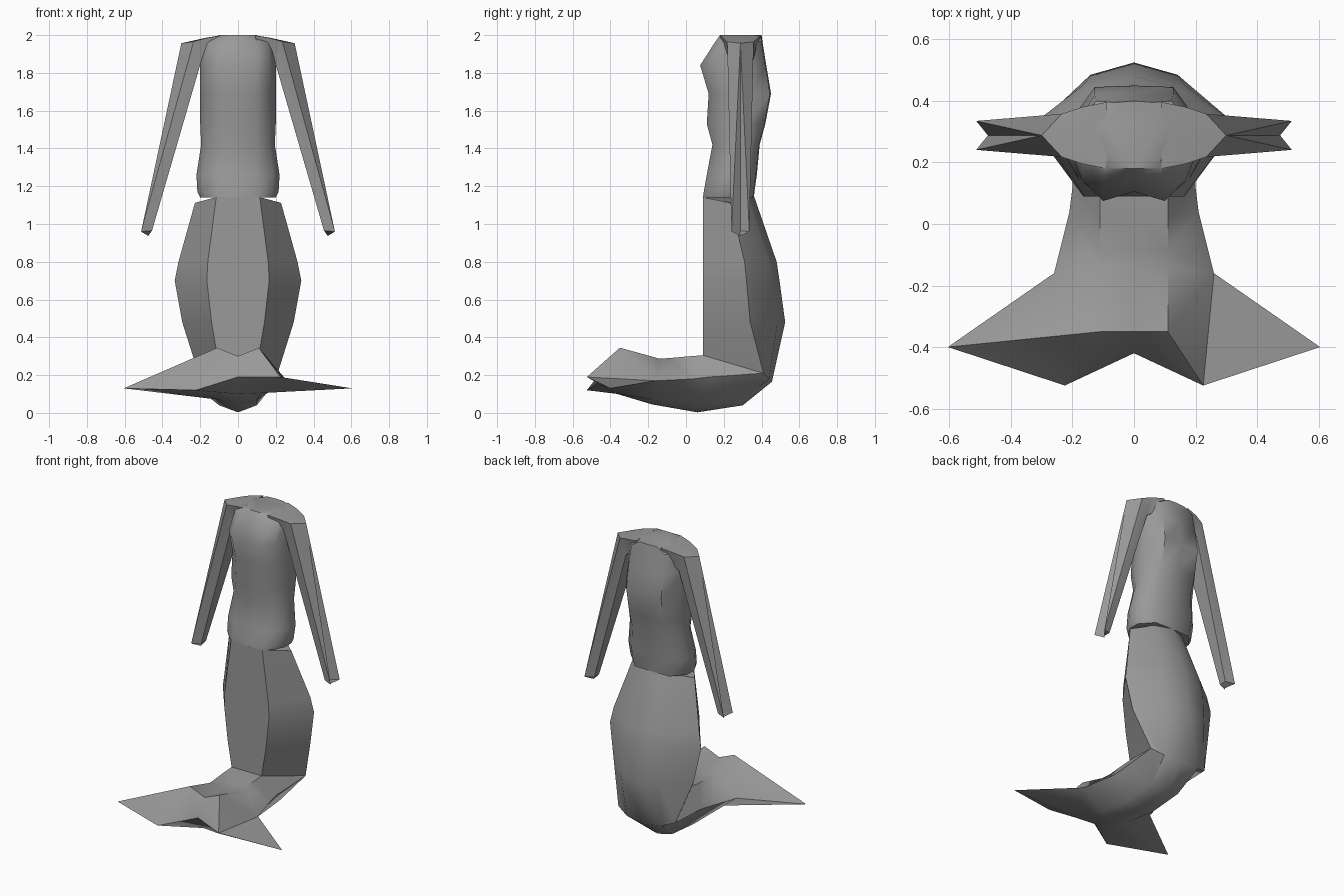
import bpy, bmesh, math
from mathutils import Vector

cube = bpy.data.objects.get("Cube")
if cube:
    bpy.data.objects.remove(cube, do_unlink=True)

grey = bpy.data.materials.new("plain grey")
grey.use_nodes = True
tone = (0.32, 0.32, 0.32, 1)
grey.diffuse_color = tone
grey.node_tree.nodes["Principled BSDF"].inputs["Base Color"].default_value = tone


def loft(name, rings, angle, refine=None):
    """Skin a series of closed rings, cap both ends, then refine the mesh."""
    bm = bmesh.new()
    loops = [[bm.verts.new(p) for p in ring] for ring in rings]
    count = len(loops[0])
    for low, high in zip(loops, loops[1:]):
        for i in range(count):
            j = (i + 1) % count
            bm.faces.new((low[i], low[j], high[j], high[i]))
    bm.faces.new(loops[0])
    bm.faces.new(loops[-1])
    bmesh.ops.remove_doubles(bm, verts=bm.verts, dist=0.0005)
    if refine:
        refine(bm)
    bmesh.ops.recalc_face_normals(bm, faces=bm.faces)
    mesh = bpy.data.meshes.new(name)
    bm.to_mesh(mesh)
    bm.free()
    mesh.materials.append(grey)
    obj = bpy.data.objects.new(name, mesh)
    bpy.context.collection.objects.link(obj)
    bpy.ops.object.select_all(action="DESELECT")
    obj.select_set(True)
    bpy.context.view_layer.objects.active = obj
    bpy.ops.object.shade_smooth_by_angle(angle=math.radians(angle))


def mirrored(half):
    """Complete a half outline whose first and last points lie on x = 0."""
    return half + [(-x, y, z) for x, y, z in reversed(half[1:-1])]


def torso_ring(z, panel, front, width, back, dip=0.0):
    depth = back - front
    return mirrored([
        (0, front + dip, z), (panel, front, z),
        (width * 0.85, front + depth * 0.2, z),
        (width, front + depth * 0.42, z), (width, front + depth * 0.68, z),
        (width * 0.64, back - 0.005, z), (0, back, z)])


def tail_ring(z, panel, width, side, back, drop=0.0):
    return mirrored([
        (0, 0.09, z), (panel, 0.09, z), (width, side, z - drop),
        (width * 0.48, back - 0.04, z), (0, back, z)])


def bend_ring(top, side, under, keel, valley=0.0):
    """Ring of the turned-up tail end: top edge, side edge, underside, keel."""
    return mirrored([(0, top[1], top[2] - valley), top, side, under, (0, *keel)])


# Torso, from the waist to the flat neck
loft("torso", [
    torso_ring(1.14, 0.11, 0.09, 0.20, 0.36),
    torso_ring(1.17, 0.11, 0.094, 0.215, 0.362),
    torso_ring(1.26, 0.10, 0.11, 0.22, 0.375),
    torso_ring(1.42, 0.10, 0.14, 0.195, 0.39),
    torso_ring(1.53, 0.10, 0.11, 0.20, 0.42),
    torso_ring(1.69, 0.10, 0.12, 0.20, 0.45, 0.01),
    torso_ring(1.84, 0.10, 0.075, 0.20, 0.425, 0.03),
    torso_ring(1.965, 0.10, 0.155, 0.19, 0.405),
    torso_ring(2.00, 0.09, 0.18, 0.10, 0.40),
], 50)

# Tail, swelling at the hips, then bending forward into the forked fin
tail = [tail_ring(*r) for r in (
    (1.142, 0.115, 0.228, 0.235, 0.362, 0.03),
    (0.80, 0.16, 0.315, 0.31, 0.48),
    (0.70, 0.165, 0.335, 0.32, 0.495),
    (0.48, 0.14, 0.295, 0.34, 0.525),
)]
ridge, side_root, outer_tip = (0.11, -0.35, 0.345), (0.26, -0.16, 0.17), (0.605, -0.4, 0.13)
inner_tip = (0.225, -0.525, 0.155)
tail += [
    bend_ring((0.11, 0.09, 0.305), (0.21, 0.41, 0.21), (0.13, 0.44, 0.18), (0.455, 0.165)),
    bend_ring((0.11, 0.02, 0.30), (0.2, 0.12, 0.19), (0.1, 0.29, 0.06), (0.3, 0.04)),
    bend_ring((0.11, -0.09, 0.29), (0.21, 0.04, 0.18), (0.1, 0.06, 0.04), (0.06, 0.003)),
    bend_ring((0.11, -0.14, 0.287), side_root, (0.1, -0.18, 0.07), (-0.18, 0.045)),
    bend_ring(ridge, outer_tip, (0.12, -0.38, 0.105), (-0.36, 0.1), 0.045),
    mirrored([(0, -0.42, 0.2), inner_tip, inner_tip, inner_tip, (0, -0.42, 0.19)]),
]


def shape_fin(bm):
    """Fold the left blade along its root and tilt the two inner tips."""
    def nearest(p):
        return min(bm.verts, key=lambda v: (v.co - Vector(p)).length)

    top, root, tip = nearest(ridge), nearest(side_root), nearest(outer_tip)
    bmesh.ops.connect_verts(bm, verts=[top, root])
    bmesh.ops.rotate_edges(bm, edges=[bm.edges.get((top, tip))])
    for v in bm.verts:
        if v.co.y < -0.5:
            v.co.z += math.copysign(0.035, v.co.x)


loft("tail", tail, 42, shape_fin)


def arm_ring(side, corner, middle, inner, half_corner, half_edge, half_inner):
    """Arm section: outer corners, edge points beside a middle, inner corners.
    The edge points join the corners, or the middle when half_edge is zero."""
    edge = corner if half_edge else middle
    return [(side * x, 0.288 + dy, z) for (x, z), dy in (
        (corner, -half_corner), (edge, -half_edge), (middle, 0),
        (edge, half_edge), (corner, half_corner),
        (inner, half_inner), (inner, -half_inner))]


# Arms, running from the neck over a pointed shoulder down to the hands
for label, side in (("left_arm", 1), ("right_arm", -1)):
    loft(label, [
        arm_ring(side, (0.09, 1.999), (0.09, 1.999), (0.09, 1.88), 0.108, 0, 0.075),
        arm_ring(side, (0.17, 1.984), (0.17, 1.986), (0.17, 1.88), 0.092, 0, 0.07),
        arm_ring(side, (0.235, 1.965), (0.30, 1.957), (0.195, 1.86), 0.07, 0, 0.065),
        arm_ring(side, (0.513, 0.96), (0.475, 0.937), (0.455, 0.965), 0.047, 0.047, 0.025),
    ], 35)
